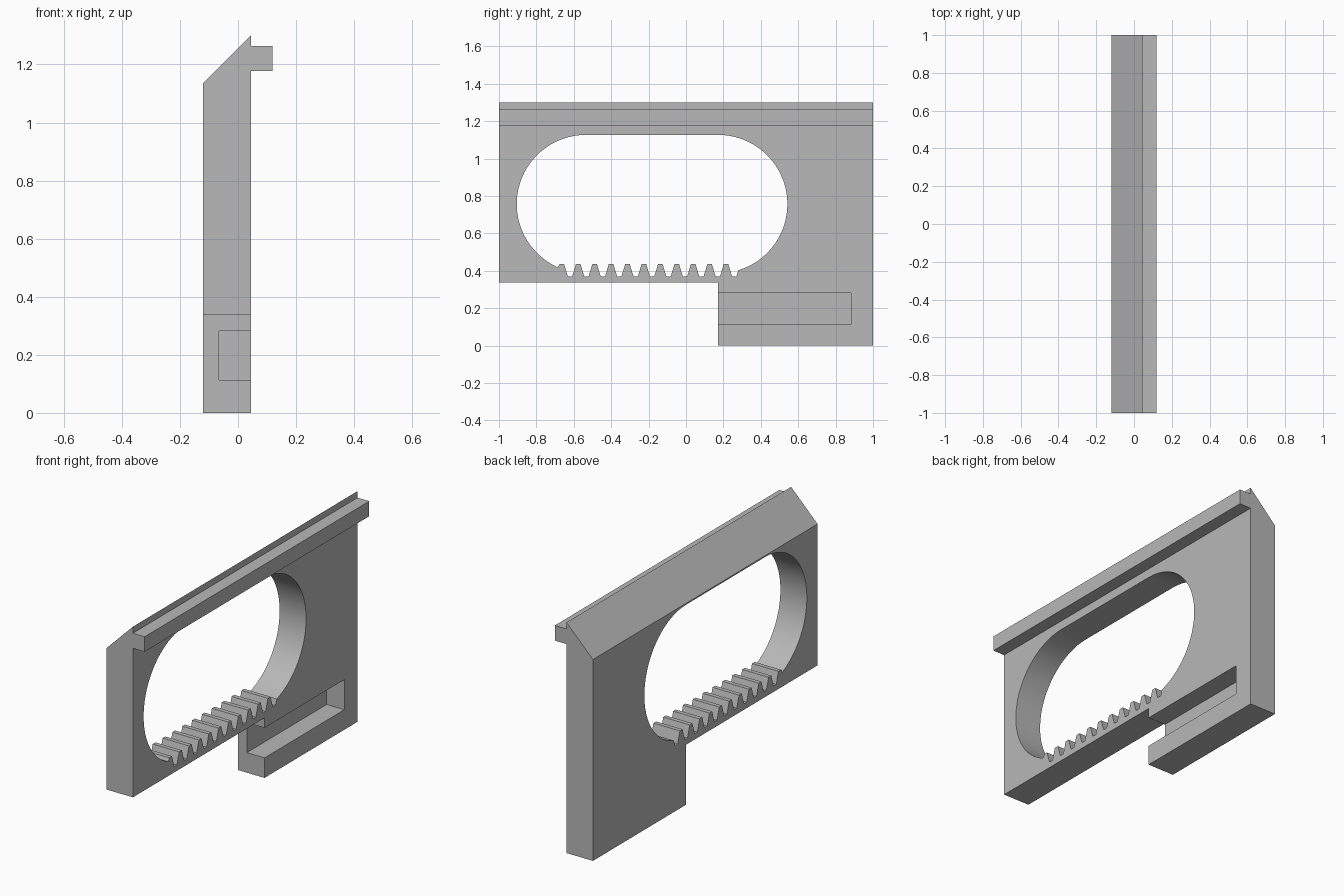
import bpy
import bmesh
from math import sin, cos, radians, pi, asin
from mathutils import Vector

if "Cube" in bpy.data.objects:
    bpy.data.objects.remove(bpy.data.objects["Cube"], do_unlink=True)

grey = bpy.data.materials.new("plain grey")
grey.use_nodes = True
grey.diffuse_color = (0.48, 0.48, 0.48, 1)
grey.node_tree.nodes["Principled BSDF"].inputs["Base Color"].default_value = grey.diffuse_color


def prism(name, points, direction):
    """Extrude a closed outline along a direction."""
    bm = bmesh.new()
    face = bm.faces.new([bm.verts.new(p) for p in points])
    extruded = bmesh.ops.extrude_face_region(bm, geom=[face])["geom"]
    verts = [g for g in extruded if isinstance(g, bmesh.types.BMVert)]
    bmesh.ops.translate(bm, verts=verts, vec=Vector(direction))
    bmesh.ops.recalc_face_normals(bm, faces=bm.faces)
    mesh = bpy.data.meshes.new(name)
    bm.to_mesh(mesh)
    bm.free()
    mesh.materials.append(grey)
    obj = bpy.data.objects.new(name, mesh)
    bpy.context.collection.objects.link(obj)
    return obj


def box(name, x, y, z):
    outline = [(x[0], y[0], z[0]), (x[1], y[0], z[0]), (x[1], y[0], z[1]), (x[0], y[0], z[1])]
    return prism(name, outline, (0, y[1] - y[0], 0))


# Rail profile: flat plate, sloped top and side lip
left, face_x, lip = -0.12, 0.045, 0.118
profile = [(left, 0), (face_x, 0), (face_x, 1.178), (lip, 1.178), (lip, 1.263),
           (face_x, 1.263), (face_x, 1.3), (left, 1.135)]
plate = prism("rack_plate", [(x, -1, z) for x, z in profile], (0, 2, 0))

# Rounded opening outline, from the lower right round to the lower left
radius, mid_z, back_y, front_y = 0.37, 0.757, 0.172, -0.535
rack_end, rack_start = 0.28, -0.685
a0 = -pi / 2 + asin((rack_end - back_y) / radius)
a1 = 1.5 * pi - asin((front_y - rack_start) / radius)
steps = 32
outline = []
for centre, start, end in ((back_y, a0, pi / 2), (front_y, pi / 2, a1)):
    for i in range(steps + 1):
        a = start + (end - start) * i / steps
        outline.append((centre + radius * cos(a), mid_z + radius * sin(a)))

# Rack teeth along the lower edge of the opening
pitch, first_tip, tip_z, root_z, half = 0.0878, -0.664, 0.437, 0.371, 0.012
for i in range(11):
    tip = first_tip + i * pitch
    root = tip + pitch / 2
    outline += [(tip - half, tip_z), (tip + half, tip_z),
                (root - half, root_z), (root + half, root_z)]

cutters = [
    prism("opening_cutter", [(-0.5, y, z) for y, z in outline], (1, 0, 0)),
    box("step_cutter", (-0.5, 0.5), (-1.5, 0.172), (-0.5, 0.338)),
    box("slot_cutter", (-0.065, 0.5), (0, 0.882), (0.113, 0.282)),
]

# Cut the openings
bpy.ops.object.select_all(action="DESELECT")
plate.select_set(True)
bpy.context.view_layer.objects.active = plate
for cutter in cutters:
    cutter.hide_render = True
    cut = plate.modifiers.new(cutter.name, "BOOLEAN")
    cut.operation = "DIFFERENCE"
    cut.solver = "EXACT"
    cut.object = cutter
    bpy.ops.object.modifier_apply(modifier=cut.name)
    bpy.data.objects.remove(cutter, do_unlink=True)

bpy.ops.object.shade_smooth_by_angle(angle=radians(25))
